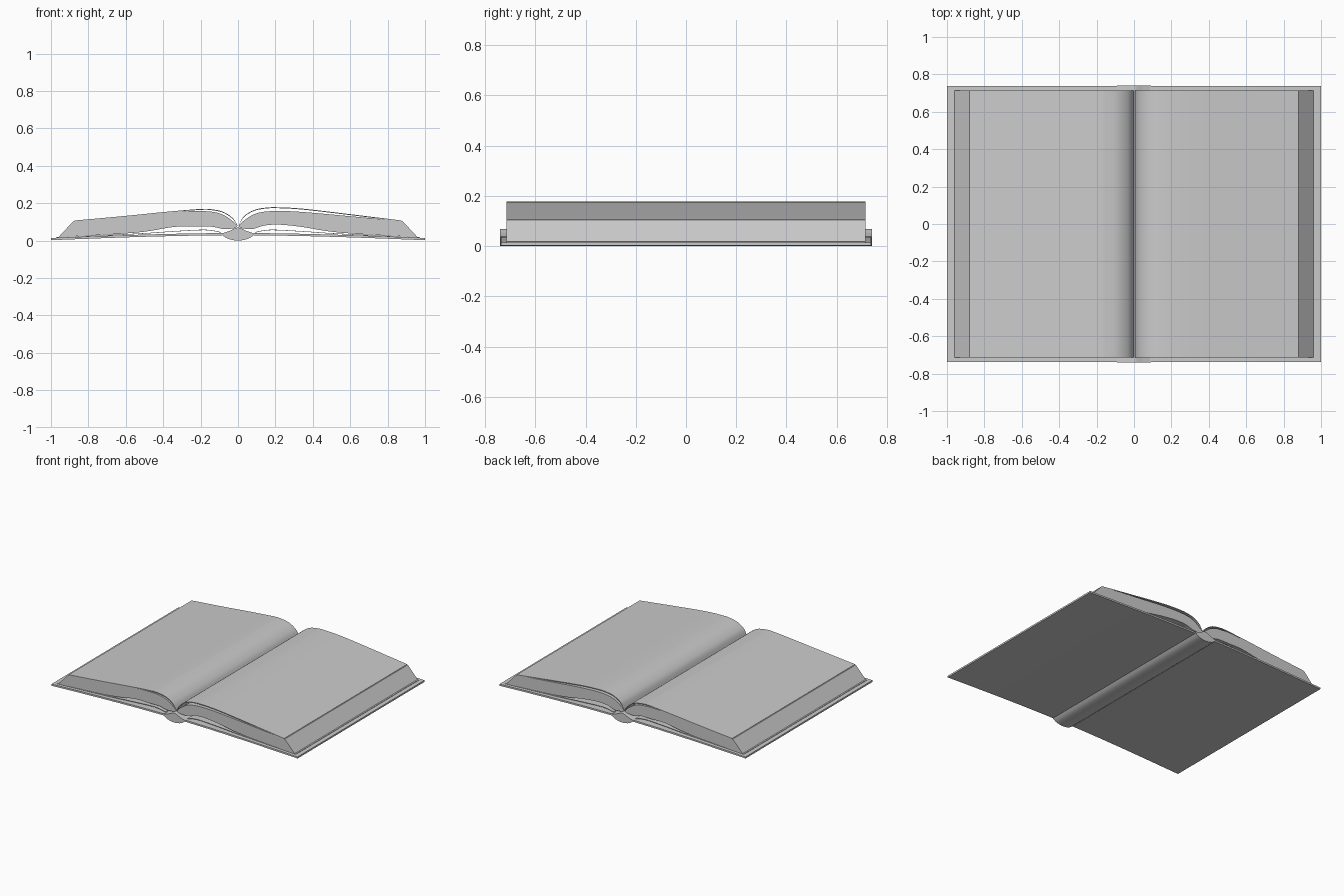
import bpy
import bmesh

cube = bpy.data.objects.get("Cube")
if cube:
    bpy.data.objects.remove(cube, do_unlink=True)

GREY = (0.6, 0.6, 0.6, 1.0)
paper = bpy.data.materials.new("plain_grey")
paper.use_nodes = True
paper.diffuse_color = GREY
paper.node_tree.nodes["Principled BSDF"].inputs["Base Color"].default_value = GREY


def smooth_curve(points, steps=6):
    """Catmull-Rom samples through the given (x, z) points."""
    result = []
    last = len(points) - 1
    for i in range(last):
        a, b = points[max(i - 1, 0)], points[i]
        c, d = points[i + 1], points[min(i + 2, last)]
        for s in range(steps):
            t = s / steps
            result.append(tuple(
                0.5 * (2 * q + (r - p) * t + (2 * p - 5 * q + 4 * r - w) * t * t
                       + (3 * q - p - 3 * r + w) * t ** 3)
                for p, q, r, w in zip(a, b, c, d)))
    result.append(points[-1])
    return result


def band(name, upper, lower, half_depth, side=1):
    """Solid between two profile curves, extruded from front to back."""
    bm = bmesh.new()
    rows = []
    for up, low in zip(smooth_curve(upper), smooth_curve(lower)):
        rows.append([bm.verts.new((side * x, y, z)) for x, y, z in (
            (up[0], -half_depth, up[1]), (up[0], half_depth, up[1]),
            (low[0], half_depth, low[1]), (low[0], -half_depth, low[1]))])
    for r, s in zip(rows, rows[1:]):
        for k in range(4):
            n = (k + 1) % 4
            bm.faces.new((r[k], r[n], s[n], s[k]))
    bm.faces.new(rows[0])
    bm.faces.new(rows[-1])
    bmesh.ops.recalc_face_normals(bm, faces=bm.faces)
    mesh = bpy.data.meshes.new(name)
    bm.to_mesh(mesh)
    bm.free()
    mesh.materials.append(paper)
    obj = bpy.data.objects.new(name, mesh)
    bpy.context.collection.objects.link(obj)
    bpy.ops.object.select_all(action="DESELECT")
    obj.select_set(True)
    bpy.context.view_layer.objects.active = obj
    bpy.ops.object.shade_smooth_by_angle(angle=0.6)
    return obj


def sheet(name, points, thickness, half_depth, side):
    """Thin sheet following one curve."""
    lower = [(x, z - thickness) for x, z in points]
    return band(name, points, lower, half_depth, side)


COVER_DEPTH, PAGE_DEPTH = 0.737, 0.714

# Rounded spine with a ridge along its inner side
band("spine",
     [(-0.09, 0.037), (-0.045, 0.052), (0, 0.069), (0.045, 0.052), (0.09, 0.037)],
     [(-0.09, 0.034), (-0.055, 0.01), (0, 0), (0.055, 0.01), (0.09, 0.034)],
     COVER_DEPTH + 0.003)

# Parts shared by both halves
cover_top = [(0.085, 0.04), (0.3, 0.037), (0.6, 0.029), (1, 0.014)]
endpaper = [(0.09, 0.045), (0.14, 0.055), (0.2, 0.058), (0.35, 0.05),
            (0.55, 0.037), (0.97, 0.018)]
for label, side in (("left", 1), ("right", -1)):
    sheet(label + "_cover", cover_top, 0.012, COVER_DEPTH, side)
    sheet(label + "_endpaper", endpaper, 0.003, PAGE_DEPTH, side)

# Page blocks with sloping fore-edges
block_top = [(0.005, 0.08), (0.03, 0.105), (0.08, 0.138), (0.14, 0.154),
             (0.24, 0.158), (0.38, 0.15), (0.6, 0.13), (0.88, 0.104)]
left_under = [(0.005, 0.072), (0.03, 0.064), (0.08, 0.062), (0.14, 0.08),
              (0.22, 0.085), (0.34, 0.073), (0.55, 0.042), (0.96, 0.018)]
right_under = [(x, min(z, 0.074)) for x, z in left_under]
band("left_pages", block_top, left_under, PAGE_DEPTH, 1)
band("right_pages", block_top, right_under, PAGE_DEPTH, -1)

# Loose pages arching above each block
sheet("left_loose_page",
      [(0.006, 0.084), (0.03, 0.128), (0.08, 0.161), (0.14, 0.175), (0.21, 0.178),
       (0.35, 0.17), (0.6, 0.141), (0.875, 0.107)], 0.005, PAGE_DEPTH, 1)
sheet("right_loose_page",
      [(0.004, 0.084), (0.03, 0.122), (0.08, 0.154), (0.14, 0.167), (0.2, 0.169),
       (0.38, 0.154), (0.6, 0.132), (0.875, 0.107)], 0.005, PAGE_DEPTH, -1)
